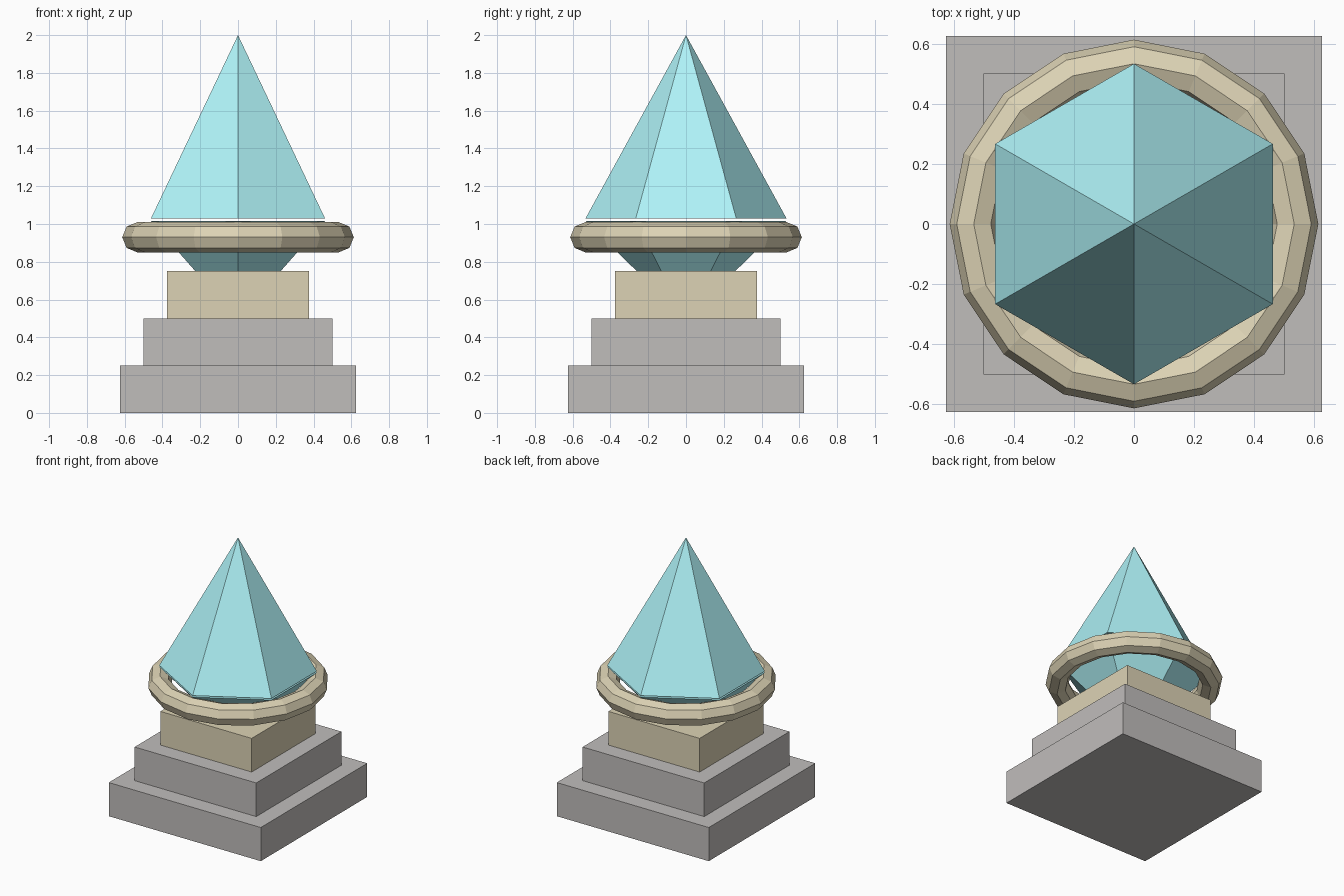
import bpy
from math import pi

if "Cube" in bpy.data.objects:
    bpy.data.objects.remove(bpy.data.objects["Cube"])


def material(name, rgb):
    m = bpy.data.materials.new(name)
    m.diffuse_color = (*rgb, 1)
    m.use_nodes = True
    m.node_tree.nodes["Principled BSDF"].inputs["Base Color"].default_value = m.diffuse_color
    return m


stone = material("stone", (0.53, 0.51, 0.50))
gold = material("gold", (0.72, 0.65, 0.46))
crystal = material("crystal", (0.43, 0.90, 0.94))


def finish(name, mat):
    ob = bpy.context.object
    ob.name = name
    ob.data.materials.append(mat)
    return ob


def block(name, width, z0, z1, mat):
    bpy.ops.mesh.primitive_cube_add(size=1, location=(0, 0, (z0 + z1) / 2))
    ob = finish(name, mat)
    ob.scale = (width, width, z1 - z0)


def hex_cone(name, z_base, z_tip):
    # a tip below the base turns the cone upside down
    bpy.ops.mesh.primitive_cone_add(
        vertices=6, radius1=0.533, radius2=0, depth=abs(z_tip - z_base),
        location=(0, 0, (z_base + z_tip) / 2),
        rotation=(0 if z_tip > z_base else pi, 0, 0))
    finish(name, crystal)


# Stepped pedestal
block("lower_step", 1.25, 0.0, 0.25, stone)
block("upper_step", 1.0, 0.25, 0.5, stone)
block("crystal_socket", 0.75, 0.5, 0.75, gold)

# Two-part crystal with a hairline gap at the girdle
hex_cone("crystal_bottom", 1.017, 0.495)
hex_cone("crystal_top", 1.028, 2.0)

# Floating ring
bpy.ops.mesh.primitive_torus_add(
    major_segments=16, minor_segments=8, major_radius=0.533,
    minor_radius=0.08, location=(0, 0, 0.93))
finish("ring", gold)
